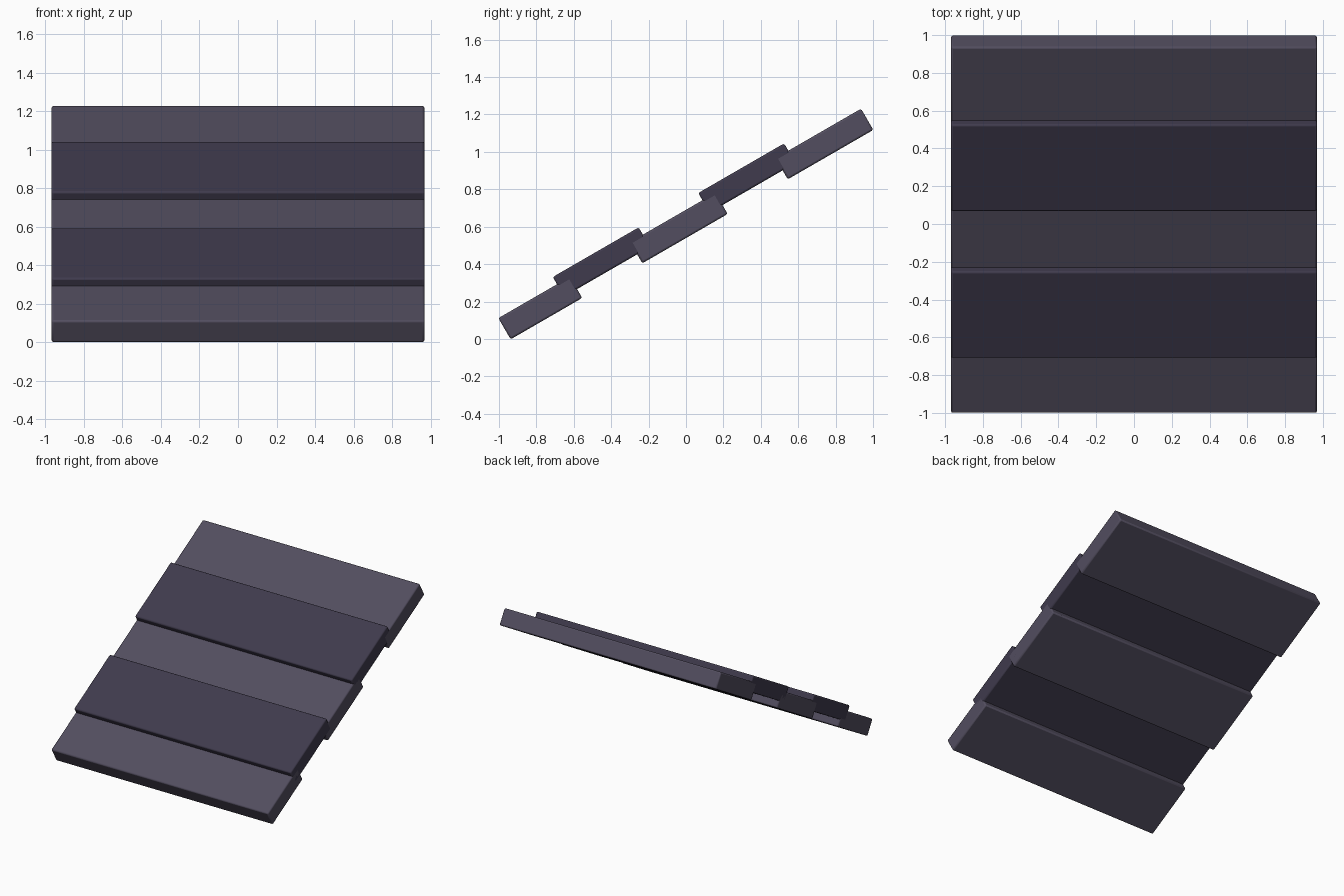
import bpy
from math import radians, sin, cos

if "Cube" in bpy.data.objects:
    bpy.data.objects.remove(bpy.data.objects["Cube"])

SLOPE = radians(30)
WIDTH = 1.938


def material(name, color):
    m = bpy.data.materials.new(name)
    m.diffuse_color = (*color, 1)
    m.use_nodes = True
    m.node_tree.nodes["Principled BSDF"].inputs["Base Color"].default_value = m.diffuse_color
    return m


light = material("light_slate", (0.085, 0.075, 0.115))
dark = material("dark_slate", (0.050, 0.043, 0.074))


def board(name, u0, u1, v0, v1, mat):
    """Bevelled board; u runs up the slope, v is square to it."""
    u, v = (u0 + u1) / 2, (v0 + v1) / 2
    loc = (0, u * cos(SLOPE) - v * sin(SLOPE), u * sin(SLOPE) + v * cos(SLOPE))
    bpy.ops.mesh.primitive_cube_add(size=1, location=loc, rotation=(SLOPE, 0, 0))
    ob = bpy.context.object
    ob.name = name
    ob.scale = (WIDTH, u1 - u0, v1 - v0)
    bpy.ops.object.transform_apply(location=False, rotation=False, scale=True)
    bev = ob.modifiers.new("soft_edges", "BEVEL")
    bev.width = 0.01
    bev.segments = 2
    ob.data.materials.append(mat)
    bpy.ops.object.shade_smooth_by_angle(angle=radians(40))


# Lower layer: light boards, the first one cut short at the eave
for i, (a, b) in enumerate([(-0.813, -0.371), (0.0, 0.527), (0.898, 1.426)]):
    board(f"lower_board_{i + 1}", a, b, 0.467, 0.598, light)

# Upper layer: dark boards lapping over the gaps
for i, a in enumerate([-0.451, 0.447]):
    board(f"upper_board_{i + 1}", a, a + 0.53, 0.522, 0.643, dark)
